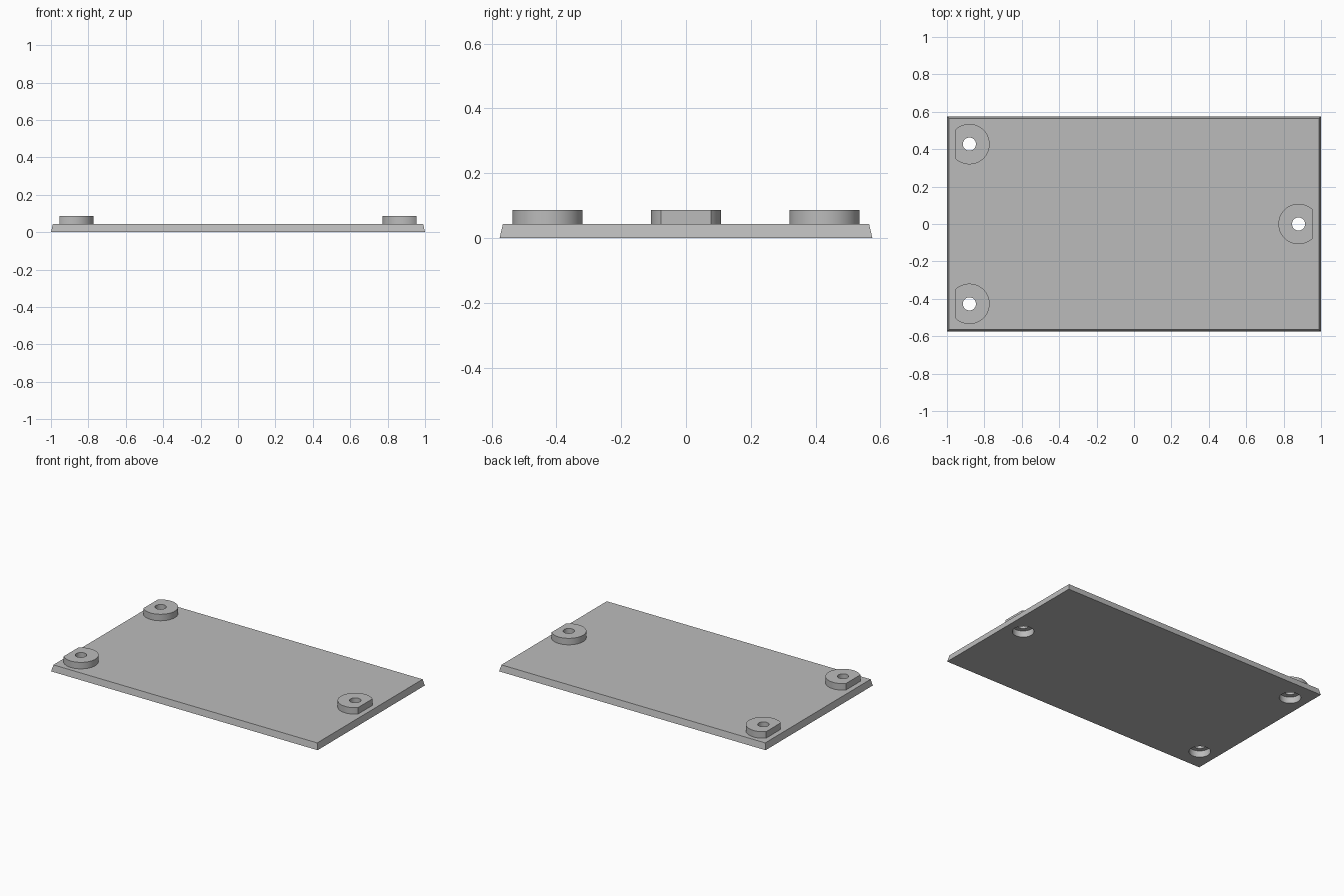
import bpy
import bmesh
import math

if "Cube" in bpy.data.objects:
    bpy.data.objects.remove(bpy.data.objects["Cube"])

PLATE_TOP = 0.043
BOSS_TOP = 0.087
BOSS_RADIUS = 0.108
FLAT_OFFSET = 0.075      # distance from the hole to the flat side of a boss
HOLE_RADIUS = 0.035
BORE_RADIUS = 0.066
SEGMENTS = 64

grey = bpy.data.materials.new("plain grey")
grey.use_nodes = True
COLOUR = (0.5, 0.5, 0.5, 1)
grey.diffuse_color = COLOUR
grey.node_tree.nodes["Principled BSDF"].inputs["Base Color"].default_value = COLOUR


def prism(name, bottom, top, z0, z1):
    """Solid between two outlines with equal point counts."""
    bm = bmesh.new()
    low = [bm.verts.new((x, y, z0)) for x, y in bottom]
    high = [bm.verts.new((x, y, z1)) for x, y in top]
    bm.faces.new(low[::-1])
    bm.faces.new(high)
    for i in range(len(low)):
        j = (i + 1) % len(low)
        bm.faces.new((low[i], low[j], high[j], high[i]))
    mesh = bpy.data.meshes.new(name)
    bm.to_mesh(mesh)
    bm.free()
    mesh.materials.append(grey)
    obj = bpy.data.objects.new(name, mesh)
    bpy.context.collection.objects.link(obj)
    return obj


def rectangle(hx, hy):
    return [(-hx, -hy), (hx, -hy), (hx, hy), (-hx, hy)]


def arc(cx, cy, radius, start, end, count):
    step = (end - start) / count
    return [(cx + radius * math.cos(start + i * step),
             cy + radius * math.sin(start + i * step)) for i in range(count + 1)]


def cut_hole(target, x, y, radius):
    circle = arc(x, y, radius, 0, math.tau, SEGMENTS)[:-1]
    cutter = prism("hole_cutter", circle, circle, -0.1, 0.2)
    cutter.hide_render = True
    mod = target.modifiers.new("hole", "BOOLEAN")
    mod.operation = "DIFFERENCE"
    mod.solver = "EXACT"
    mod.object = cutter
    bpy.context.view_layer.objects.active = target
    bpy.ops.object.modifier_apply(modifier=mod.name)
    bpy.data.objects.remove(cutter)


def smooth(obj):
    bpy.ops.object.select_all(action="DESELECT")
    obj.select_set(True)
    bpy.context.view_layer.objects.active = obj
    bpy.ops.object.shade_smooth_by_angle(angle=math.radians(30))


# Base plate with slightly sloped sides
plate = prism("base_plate", rectangle(1, 0.575), rectangle(0.99, 0.565), 0, PLATE_TOP)

# Mounting bosses, each with its flat side towards the nearest short edge
flat_angle = math.acos(FLAT_OFFSET / BOSS_RADIUS)
for name, x, y in (("back_right_boss", -0.88, 0.427),
                   ("front_right_boss", -0.88, -0.427),
                   ("left_boss", 0.88, 0)):
    facing = 0 if x > 0 else math.pi
    outline = arc(x, y, BOSS_RADIUS, facing + flat_angle,
                  facing + math.tau - flat_angle, SEGMENTS)
    boss = prism(name, outline, outline, PLATE_TOP, BOSS_TOP)
    cut_hole(boss, x, y, HOLE_RADIUS)
    cut_hole(plate, x, y, BORE_RADIUS)   # wide bore from below
    smooth(boss)
smooth(plate)
